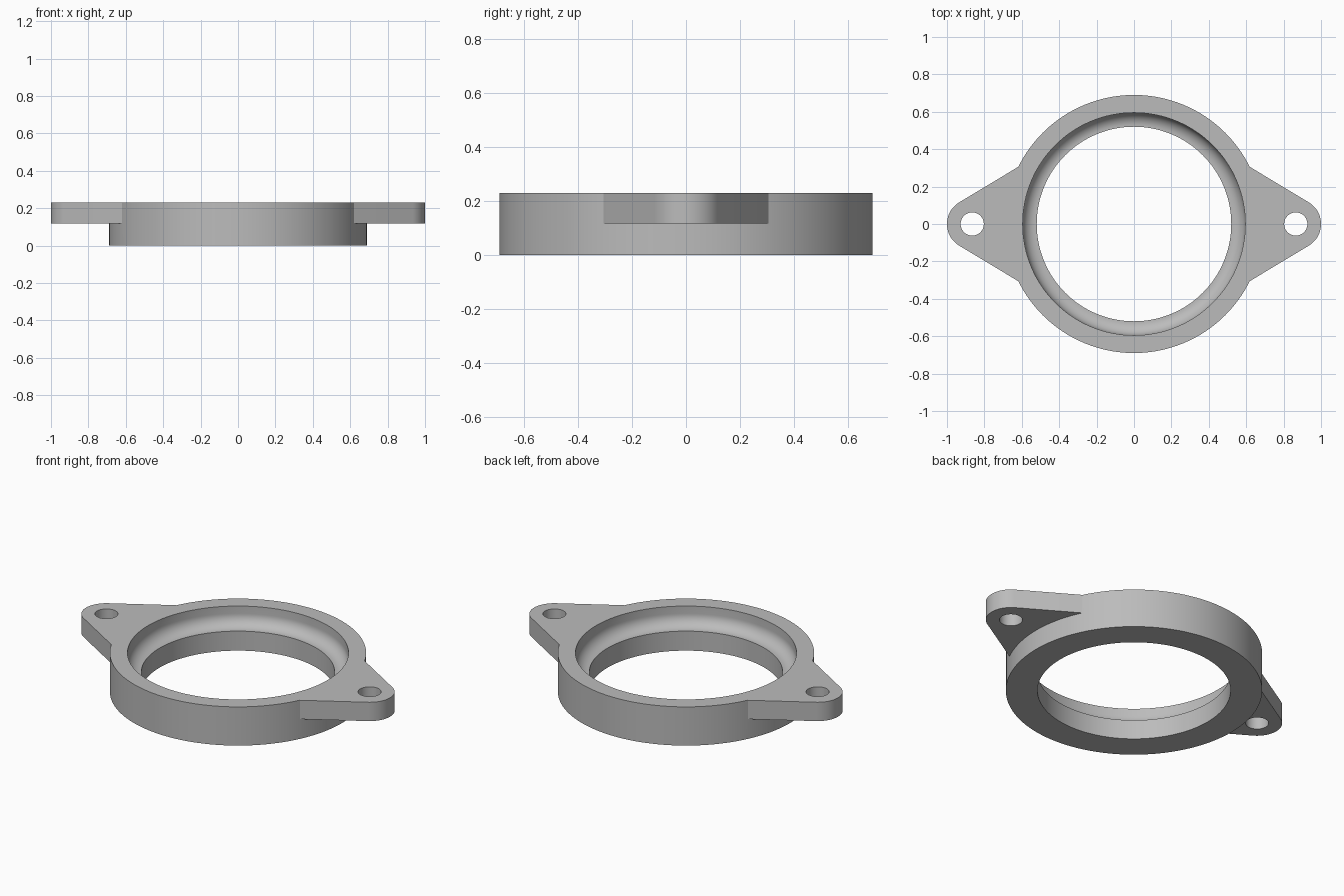
import bpy, bmesh, math
from math import cos, sin, pi

cube = bpy.data.objects.get("Cube")
if cube:
    bpy.data.objects.remove(cube, do_unlink=True)

HEIGHT, EAR_BOTTOM = 0.23, 0.118
OUTER, SEAT, BORE, FILLET = 0.69, 0.595, 0.52, 0.07
EAR_X, EAR_R, HOLE_R = 0.865, 0.135, 0.062

grey = bpy.data.materials.new("plain grey")
grey.use_nodes = True
colour = (0.5, 0.5, 0.5, 1)
grey.diffuse_color = colour
grey.node_tree.nodes["Principled BSDF"].inputs["Base Color"].default_value = colour


def make_object(name, bm):
    bmesh.ops.recalc_face_normals(bm, faces=bm.faces)
    mesh = bpy.data.meshes.new(name)
    bm.to_mesh(mesh)
    bm.free()
    mesh.materials.append(grey)
    obj = bpy.data.objects.new(name, mesh)
    bpy.context.collection.objects.link(obj)
    return obj


def lathe(name, profile, steps=128):
    """Revolve a closed (radius, height) profile about z."""
    bm = bmesh.new()
    rings = [[bm.verts.new((r * cos(2 * pi * i / steps), r * sin(2 * pi * i / steps), z))
              for r, z in profile] for i in range(steps)]
    n = len(profile)
    for i in range(steps):
        a, b = rings[i], rings[(i + 1) % steps]
        for j in range(n):
            k = (j + 1) % n
            bm.faces.new((a[j], b[j], b[k], a[k]))
    return make_object(name, bm)


def prism(name, outline, z0, z1):
    """Extrude a flat outline from z0 up to z1."""
    bm = bmesh.new()
    face = bm.faces.new([bm.verts.new((x, y, z0)) for x, y in outline])
    top = bmesh.ops.extrude_face_region(bm, geom=[face])["geom"]
    bmesh.ops.translate(bm, vec=(0, 0, z1 - z0),
                        verts=[v for v in top if isinstance(v, bmesh.types.BMVert)])
    return make_object(name, bm)


def combine(target, tool, operation):
    """Apply a boolean and discard its tool."""
    mod = target.modifiers.new(operation.lower(), 'BOOLEAN')
    mod.object, mod.operation, mod.solver = tool, operation, 'EXACT'
    bpy.context.view_layer.objects.active = target
    bpy.ops.object.modifier_apply(modifier=mod.name)
    bpy.data.objects.remove(tool, do_unlink=True)


def arc(cx, cy, r, start, end, steps):
    return [(cx + r * cos(start + (end - start) * i / steps),
             cy + r * sin(start + (end - start) * i / steps)) for i in range(steps + 1)]


# Ring with a stepped bore and a rounded seat
seat_z = EAR_BOTTOM - 0.002
seat_curve = arc(SEAT - FILLET, seat_z + FILLET, FILLET, 0, -pi / 2, 12)
flange = lathe("flange_ring", [(BORE, 0), (OUTER, 0), (OUTER, HEIGHT), (SEAT, HEIGHT)]
               + seat_curve + [(BORE, seat_z)])

# Tapered mounting ears, each with a bolt hole
swing = math.radians(59)
for side in (1, -1):
    outline = ([(0.612, -0.29), (0.62, -0.305)]
               + arc(EAR_X, 0, EAR_R, -swing, swing, 24) + [(0.62, 0.305), (0.612, 0.29)])
    ear = prism("ear", [(side * x, y) for x, y in outline], EAR_BOTTOM, HEIGHT)
    hole = prism("bolt_hole", arc(side * EAR_X, 0, HOLE_R, 0, 2 * pi * 47 / 48, 47),
                 EAR_BOTTOM - 0.1, HEIGHT + 0.1)
    combine(ear, hole, 'DIFFERENCE')
    combine(flange, ear, 'UNION')

# Smooth curved walls, crisp rims
bpy.ops.object.select_all(action='DESELECT')
flange.select_set(True)
bpy.context.view_layer.objects.active = flange
bpy.ops.object.shade_smooth_by_angle(angle=math.radians(25))
